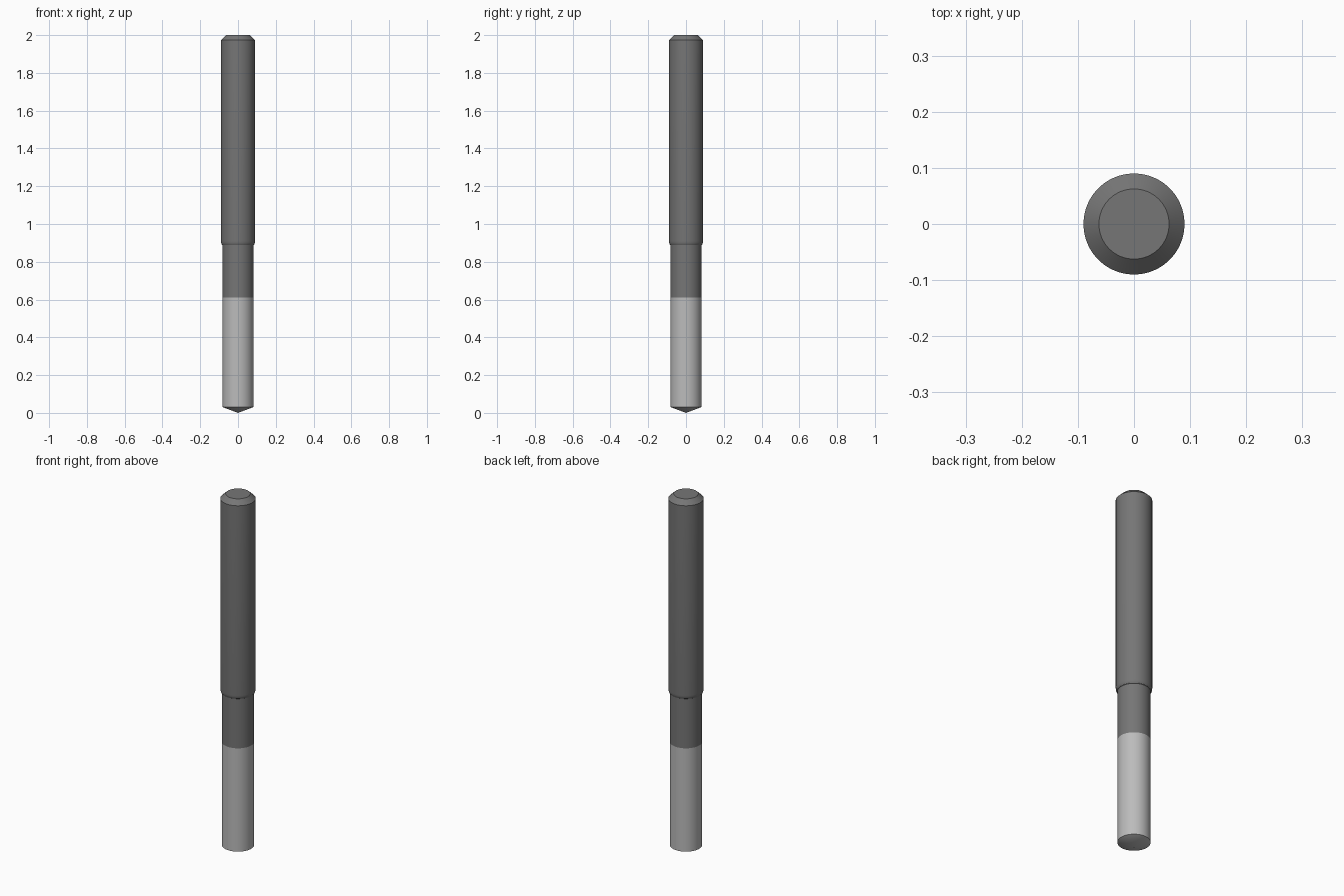
import bpy, bmesh, math

if "Cube" in bpy.data.objects:
    bpy.data.objects.remove(bpy.data.objects["Cube"])

SEGMENTS = 96


def material(name, grey):
    mat = bpy.data.materials.new(name)
    mat.diffuse_color = (grey, grey, grey, 1)
    mat.use_nodes = True
    mat.node_tree.nodes["Principled BSDF"].inputs["Base Color"].default_value = mat.diffuse_color
    return mat


def lathe(name, profile, mat):
    """Revolve (radius, z) points around the z axis."""
    bm = bmesh.new()
    verts = [bm.verts.new((r, 0, z)) for r, z in profile]
    edges = [bm.edges.new(pair) for pair in zip(verts, verts[1:])]
    bmesh.ops.spin(bm, geom=verts + edges, cent=(0, 0, 0), axis=(0, 0, 1),
                   angle=math.tau, steps=SEGMENTS, use_duplicate=False)
    bmesh.ops.remove_doubles(bm, verts=bm.verts, dist=1e-5)
    bmesh.ops.recalc_face_normals(bm, faces=bm.faces)
    mesh = bpy.data.meshes.new(name)
    bm.to_mesh(mesh)
    bm.free()
    obj = bpy.data.objects.new(name, mesh)
    bpy.context.collection.objects.link(obj)
    mesh.materials.append(mat)
    bpy.ops.object.select_all(action='DESELECT')
    obj.select_set(True)
    bpy.context.view_layer.objects.active = obj
    bpy.ops.object.shade_smooth_by_angle(angle=math.radians(30))
    return obj


dark = material("dark_steel", 0.18)
light = material("light_steel", 0.5)

# Cutting section with a shallow conical point
lathe("cutting_section", [(0, 0), (0.082, 0.031), (0.082, 0.61)], light)

# Neck, rounded shoulder, shank and chamfered end
shoulder = [(0.090 - 0.008 * (1 - math.sin(a)), 0.910 - 0.022 * math.cos(a))
            for a in (math.radians(d) for d in (0, 22.5, 45, 67.5, 90))]
lathe("neck_and_shank",
      [(0.082, 0.61)] + shoulder + [(0.090, 1.974), (0.0625, 2.0), (0, 2.0)],
      dark)
